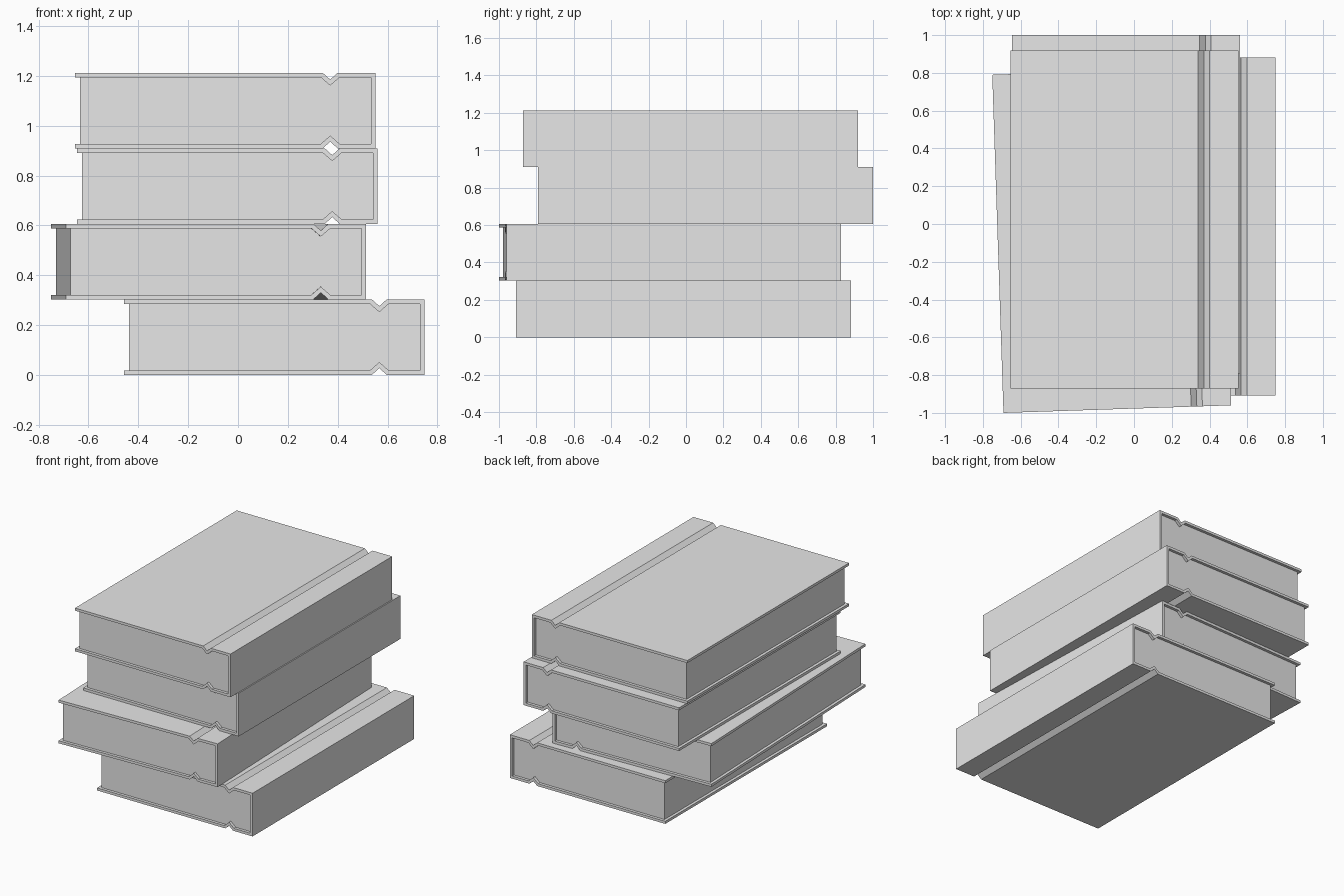
import bpy, bmesh, math

if "Cube" in bpy.data.objects:
    bpy.data.objects.remove(bpy.data.objects["Cube"])

WIDTH, LENGTH, THICK = 1.206, 1.791, 0.303   # one closed book
BOARD = 0.018                                # cover thickness
INSET = 0.02                                 # pages sit back from the cover edge
HINGE = WIDTH / 2 - 0.182                    # groove position beside the spine

grey = bpy.data.materials.new("plain grey")
grey.diffuse_color = (0.8, 0.8, 0.8, 1)
grey.use_nodes = True
grey.node_tree.nodes["Principled BSDF"].inputs["Base Color"].default_value = grey.diffuse_color


def half_path(left, right, depth, half, apex):
    """Bottom line from fore edge to spine, with the hinge groove rising to apex."""
    return [(left, depth), (HINGE - half, depth), (HINGE, apex),
            (HINGE + half, depth), (right, depth)]


def full_path(*args):
    """Bottom line followed by its mirrored top line, back to the fore edge."""
    low = half_path(*args)
    return low + [(x, THICK - z) for x, z in reversed(low)]


def extrude_profile(name, points, length, loc, angle):
    bm = bmesh.new()
    face = bm.faces.new([bm.verts.new((x, -length / 2, z)) for x, z in points])
    new = bmesh.ops.extrude_face_region(bm, geom=[face])["geom"]
    verts = [v for v in new if isinstance(v, bmesh.types.BMVert)]
    bmesh.ops.translate(bm, verts=verts, vec=(0, length, 0))
    bmesh.ops.recalc_face_normals(bm, faces=bm.faces)
    mesh = bpy.data.meshes.new(name)
    bm.to_mesh(mesh)
    bm.free()
    mesh.materials.append(grey)
    obj = bpy.data.objects.new(name, mesh)
    obj.location = loc
    obj.rotation_euler.z = angle
    bpy.context.collection.objects.link(obj)


def book(label, x, y, level, angle=0.0):
    loc = (x, y, level * THICK)
    left, right = -WIDTH / 2, WIDTH / 2
    outer = full_path(left, right, 0, 0.03, 0.027)
    inner = full_path(left, right - BOARD, BOARD, 0.038, 0.051)
    pages = full_path(left + INSET, right - BOARD, BOARD, 0.038, 0.051)
    # wrap-around cover with spine
    extrude_profile(label + "_cover", outer + inner[::-1], LENGTH, loc, angle)
    # page block
    extrude_profile(label + "_pages", pages, LENGTH - 2 * INSET, loc, angle)


# stack from the bottom up
book("bottom_book", 0.146, -0.013, 0)
book("turned_book", -0.118, -0.085, 1, math.radians(1.9))
book("third_book", -0.043, 0.104, 2)
book("top_book", -0.051, 0.024, 3)
